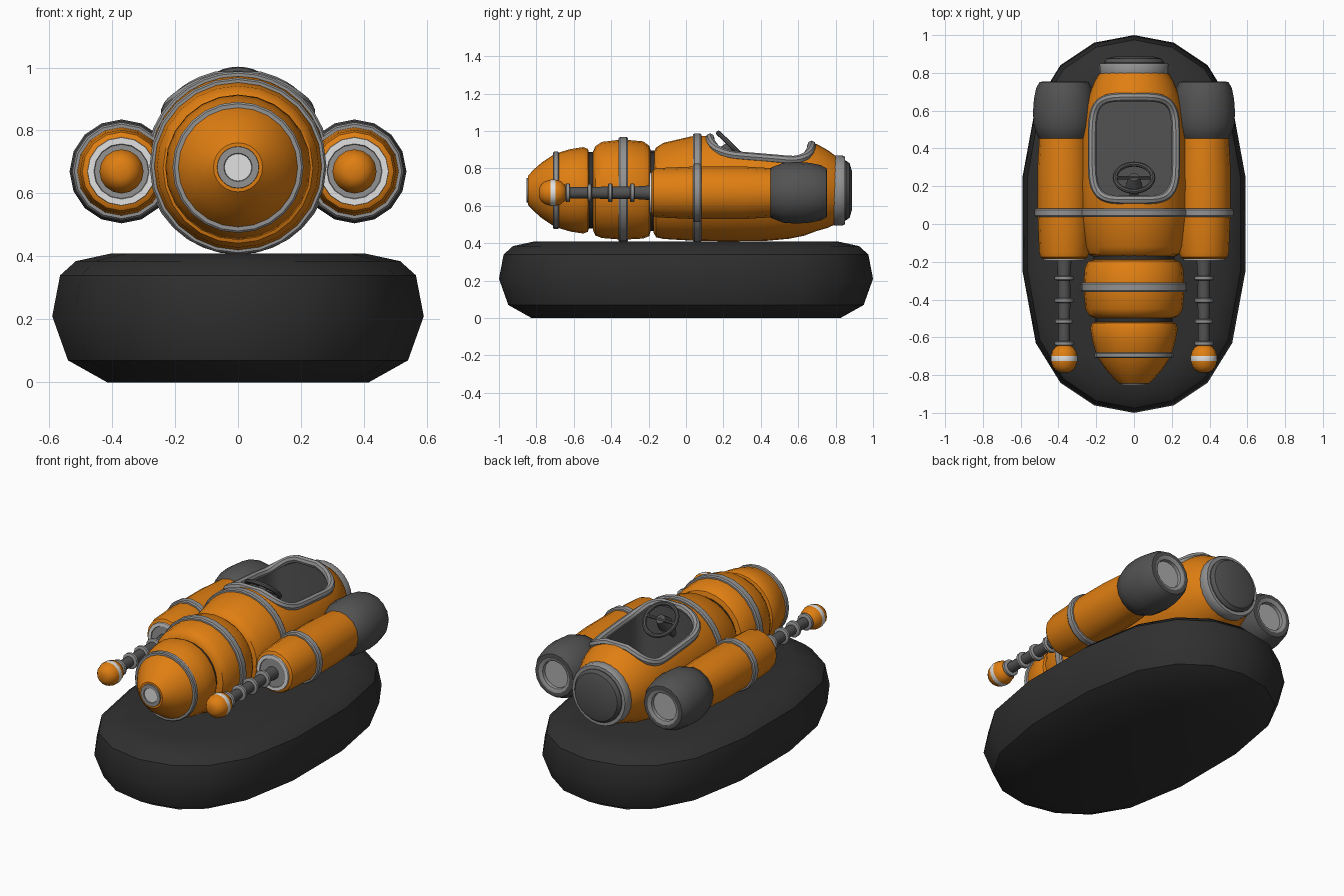
import bpy, bmesh, math
from mathutils import Vector

if "Cube" in bpy.data.objects:
    bpy.data.objects.remove(bpy.data.objects["Cube"])


def material(name, r, g, b):
    m = bpy.data.materials.new(name)
    m.diffuse_color = (r, g, b, 1)
    m.use_nodes = True
    m.node_tree.nodes["Principled BSDF"].inputs["Base Color"].default_value = m.diffuse_color
    return m


ORANGE = material("orange", 0.74, 0.21, 0.006)
BLACK = material("rubber black", 0.029, 0.029, 0.029)
DARK = material("dark grey", 0.085, 0.085, 0.085)
GREY = material("mid grey", 0.29, 0.29, 0.29)
LIGHT = material("light grey", 0.42, 0.42, 0.42)
WHITE = material("white", 0.75, 0.75, 0.75)


def finish(name, bm, *mats):
    bmesh.ops.recalc_face_normals(bm, faces=bm.faces)
    me = bpy.data.meshes.new(name)
    bm.to_mesh(me)
    bm.free()
    for m in mats:
        me.materials.append(m)
    ob = bpy.data.objects.new(name, me)
    bpy.context.collection.objects.link(ob)
    return ob


def loft(name, loops, mats, bands={}):
    """Skin closed point loops, cap both ends; bands = {band: material index}."""
    bm = bmesh.new()
    rings = [[bm.verts.new(p) for p in loop] for loop in loops]
    n = len(rings[0])
    for k, (a, b) in enumerate(zip(rings, rings[1:])):
        for i in range(n):
            f = bm.faces.new((a[i], a[(i + 1) % n], b[(i + 1) % n], b[i]))
            f.material_index = bands.get(k, 0)
    bm.faces.new(rings[0]).material_index = bands.get("start", 0)
    bm.faces.new(rings[-1]).material_index = bands.get("end", 0)
    return finish(name, bm, *mats)


def lathe(name, x, profile, mats, segs=24, bands={}):
    """Round body along y; profile points are (y, centre z, radius)."""
    if not isinstance(mats, tuple):
        mats = (mats,)
    ang = [2 * math.pi * i / segs for i in range(segs)]
    loops = [[(x + r * math.sin(a), y, z + r * math.cos(a)) for a in ang] for y, z, r in profile]
    return loft(name, loops, mats, bands)


def at(z, pts):
    return [(y, z, r) for y, r in pts]


def hoop(name, x, y, z, r, w, mat=GREY, segs=24):
    return lathe(name, x, at(z, [(y - w / 2, r - 0.018), (y - w / 2, r - 0.006), (y - w / 3, r),
                                 (y + w / 3, r), (y + w / 2, r - 0.006), (y + w / 2, r - 0.018)]),
                 mat, segs)


# Inflatable base: one plan outline, inset at several heights
quarter = [(0, 1), (0.21, 0.96), (0.39, 0.84), (0.52, 0.63), (0.59, 0.25)]
right = quarter + [(x, -y) for x, y in reversed(quarter)]
plan = right + [(-x, y) for x, y in reversed(right[1:-1])]
levels = [(0, 0.175), (0.07, 0.05), (0.21, 0), (0.34, 0.025), (0.385, 0.075), (0.41, 0.19)]
loft("base_float", [[(x * (0.59 - d) / 0.59, y * (1 - d), z) for x, y in plan] for z, d in levels], (BLACK,))

# Nose and middle segments with dark necks between them
lathe("nose", 0, at(0.683, [(-0.845, 0.078), (-0.815, 0.11), (-0.77, 0.15), (-0.70, 0.196), (-0.62, 0.22),
                            (-0.55, 0.231), (-0.525, 0.222), (-0.515, 0.19)]), ORANGE)
hoop("nose_hoop", 0, -0.695, 0.683, 0.208, 0.03)
lathe("nose_ring", 0, at(0.683, [(-0.83, 0.068), (-0.853, 0.066), (-0.853, 0.045), (-0.848, 0.043)]),
      (GREY, WHITE), bands={"end": 1})
lathe("front_neck", 0, at(0.683, [(-0.54, 0.205), (-0.47, 0.205)]), BLACK)
lathe("middle_segment", 0, [(-0.497, 0.68, 0.21), (-0.485, 0.68, 0.238), (-0.45, 0.685, 0.257),
                            (-0.34, 0.687, 0.268), (-0.23, 0.685, 0.26), (-0.197, 0.68, 0.242),
                            (-0.187, 0.68, 0.21)], ORANGE)
hoop("middle_hoop", 0, -0.335, 0.687, 0.281, 0.05)
lathe("rear_neck", 0, at(0.68, [(-0.21, 0.215), (-0.14, 0.215)]), BLACK)

# Main hull
hull = [(-0.175, 0.67, 0.21), (-0.16, 0.672, 0.24), (-0.12, 0.68, 0.257), (0.03, 0.693, 0.279),
        (0.2, 0.694, 0.284), (0.42, 0.692, 0.28), (0.55, 0.692, 0.268), (0.63, 0.695, 0.255),
        (0.70, 0.698, 0.232), (0.76, 0.69, 0.207), (0.82, 0.682, 0.17)]
body = lathe("hull", 0, hull, (ORANGE, DARK), 32)
hoop("hull_hoop", 0, 0.06, 0.697, 0.291, 0.045, segs=32)
hoop("tail_hoop", 0, 0.815, 0.682, 0.186, 0.07)
lathe("tail_cap", 0, at(0.682, [(0.80, 0.16), (0.855, 0.16), (0.875, 0.145), (0.888, 0.10)]), DARK)


def hull_top(x, y):
    for (y0, z0, r0), (y1, z1, r1) in zip(hull, hull[1:]):
        if y0 <= y <= y1:
            t = (y - y0) / (y1 - y0)
            z, r = z0 + t * (z1 - z0), r0 + t * (r1 - r0)
            return z + math.sqrt(max(r * r - x * x, 0))


def opening(a, b, n=40):
    """Rounded rectangle around the cockpit centre."""
    pts = []
    for i in range(n):
        t = 2 * math.pi * (i + 0.5) / n
        c, s = math.cos(t), math.sin(t)
        pts.append((math.copysign(a * abs(c) ** 0.45, c), 0.40 + math.copysign(b * abs(s) ** 0.45, s)))
    return pts


# Cockpit: cut a well into the hull, then colour its inside
cutter = loft("cockpit_cutter", [[(x, y, z) for x, y in opening(0.218, 0.268)] for z in (0.58, 1.2)], (DARK,))
cutter.hide_render = True
mod = body.modifiers.new("cockpit", "BOOLEAN")
mod.operation, mod.object, mod.solver = "DIFFERENCE", cutter, "EXACT"
bpy.context.view_layer.update()
cut = bpy.data.meshes.new_from_object(body.evaluated_get(bpy.context.evaluated_depsgraph_get()))
body.modifiers.clear()
body.data = cut
bpy.data.objects.remove(cutter)
cut.materials.clear()
cut.materials.append(ORANGE)
cut.materials.append(DARK)
for p in cut.polygons:
    c, n = p.center, p.normal
    out = Vector((c.x, 0, c.z - 0.69))
    inside = abs(c.x) < 0.225 and 0.125 < c.y < 0.675 and c.z > 0.57
    p.material_index = int(inside and (n.dot(out) < 0 or abs(n.z) < 0.01 or (n.z > 0.99 and c.z < 0.6)))

# Cockpit rim: tube that follows the hull surface
rim_pts = [Vector((x, y, hull_top(x, y) - 0.002)) for x, y in opening(0.222, 0.272)]
bm = bmesh.new()
rows = []
for i, p in enumerate(rim_pts):
    d = (rim_pts[(i + 1) % 40] - rim_pts[i - 1]).normalized()
    u = d.cross(Vector((0, 0, 1))).normalized()
    v = u.cross(d)
    rows.append([bm.verts.new(p + 0.023 * (u * math.cos(k * math.pi / 4) + v * math.sin(k * math.pi / 4)))
                 for k in range(8)])
for i in range(40):
    a, b = rows[i - 1], rows[i]
    for k in range(8):
        bm.faces.new((a[k], a[(k + 1) % 8], b[(k + 1) % 8], b[k]))
finish("cockpit_rim", bm, GREY)

# Steering wheel, tilted back towards the driver
centre, tilt = Vector((0, 0.245, 0.92)), math.radians(-44)
axis = Vector((0, -math.sin(tilt), math.cos(tilt)))
bpy.ops.mesh.primitive_torus_add(major_radius=0.1, minor_radius=0.013, major_segments=28, minor_segments=8,
                                 location=centre, rotation=(tilt, 0, 0))
wheel = [("steering_wheel", bpy.context.object)]
bpy.ops.mesh.primitive_cone_add(vertices=16, radius1=0.045, radius2=0.028, depth=0.07,
                                location=centre - axis * 0.03, rotation=(tilt, 0, 0))
wheel.append(("wheel_hub", bpy.context.object))
bpy.ops.mesh.primitive_cylinder_add(vertices=12, radius=0.024, depth=0.22,
                                    location=centre - axis * 0.13, rotation=(tilt, 0, 0))
wheel.append(("steering_column", bpy.context.object))
bpy.ops.mesh.primitive_cylinder_add(vertices=8, radius=0.01, depth=0.2, location=centre, rotation=(0, math.pi / 2, 0))
wheel.append(("wheel_spoke", bpy.context.object))
for name, ob in wheel:
    ob.name = name
    ob.data.materials.append(DARK)

# Side pods with thruster, probe rod and round tip
for side, s in (("left", 1), ("right", -1)):
    x, z = 0.37 * s, 0.67
    lathe(side + "_pod", x, at(z, [(-0.185, 0.108), (-0.175, 0.125), (-0.15, 0.132), (0.06, 0.141),
                                   (0.30, 0.141), (0.48, 0.13)]), ORANGE, 16)
    lathe(side + "_pod_face", x, at(z, [(-0.17, 0.11), (-0.194, 0.108), (-0.194, 0.088), (-0.19, 0.086)]),
          (WHITE, GREY), 16, {2: 1, "end": 1})
    hoop(side + "_pod_hoop", x, 0.06, z, 0.156, 0.045, segs=16)
    lathe(side + "_thruster", x, at(z, [(0.435, 0.11), (0.455, 0.135), (0.52, 0.16), (0.59, 0.165),
                                        (0.66, 0.16), (0.72, 0.148), (0.752, 0.13), (0.755, 0.105),
                                        (0.745, 0.085), (0.725, 0.083)]),
          (DARK, GREY, LIGHT), 16, {7: 1, 8: 1, "end": 2})
    lathe(side + "_probe_rod", x, at(z, [(-0.18, 0.04), (-0.29, 0.032), (-0.405, 0.034), (-0.515, 0.03),
                                         (-0.66, 0.032)]), DARK, 12)
    for i, (y, r) in enumerate([(-0.287, 0.05), (-0.405, 0.05), (-0.515, 0.048), (-0.632, 0.05)]):
        hoop(f"{side}_probe_ring_{i + 1}", x, y, z, r, 0.024, segs=12)
    lathe(side + "_probe_tip", x, at(z, [(-0.785, 0.025), (-0.775, 0.045), (-0.755, 0.061), (-0.725, 0.07),
                                         (-0.698, 0.07), (-0.67, 0.062), (-0.65, 0.045), (-0.642, 0.03)]),
          (ORANGE, WHITE), 16, {3: 1})

# Smooth shading with crisp edges
for ob in bpy.data.objects:
    ob.select_set(True)
bpy.context.view_layer.objects.active = body
bpy.ops.object.shade_smooth_by_angle(angle=math.radians(35))
